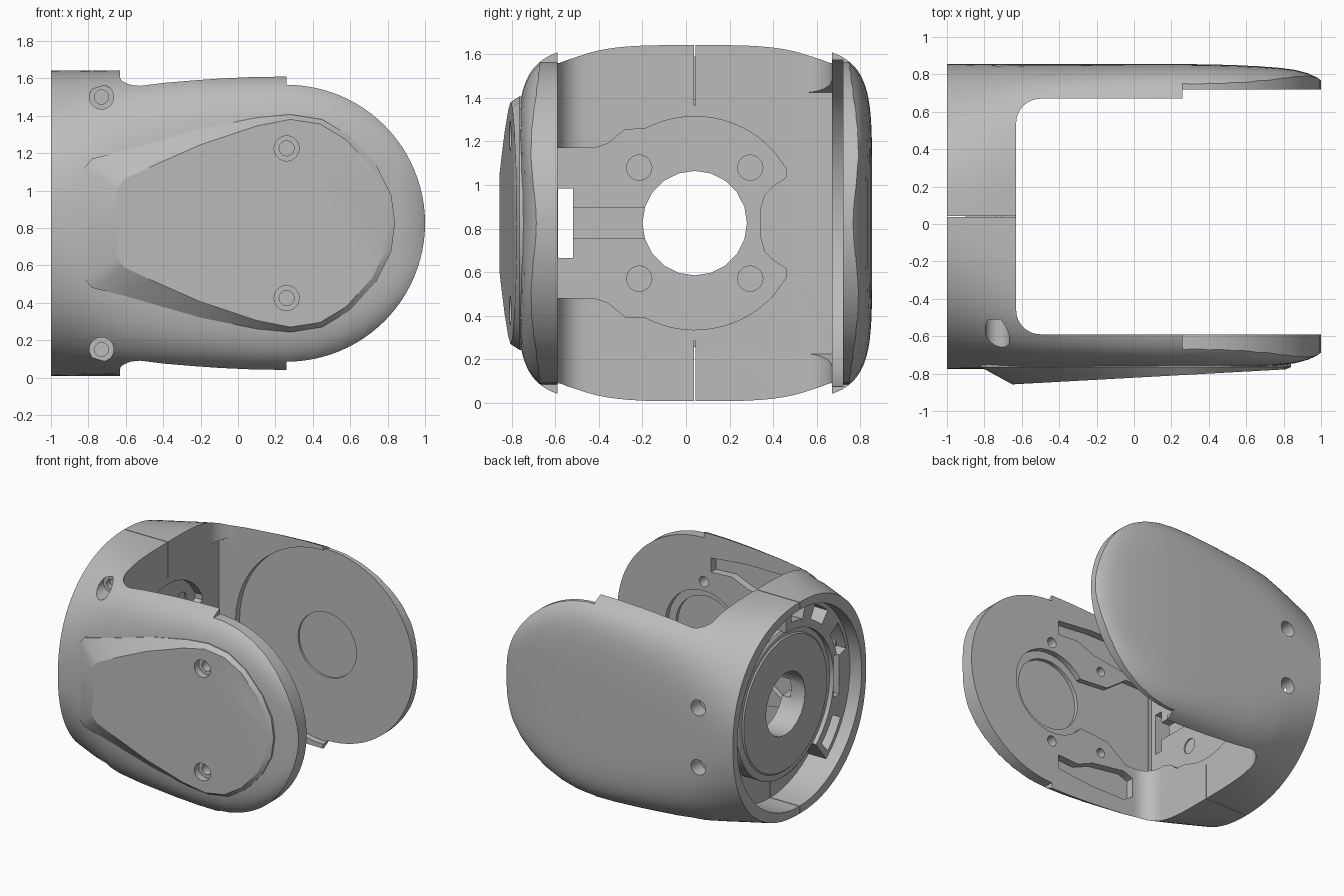
import bpy, bmesh, math

if "Cube" in bpy.data.objects:
    bpy.data.objects.remove(bpy.data.objects["Cube"], do_unlink=True)

CY, CZ = 0.04, 0.825     # centre line of the ring
PX = 0.26                # pivot position along the arms

grey = bpy.data.materials.new("Plain grey")
grey.use_nodes = True
grey.diffuse_color = (0.5, 0.5, 0.5, 1)
grey.node_tree.nodes["Principled BSDF"].inputs["Base Color"].default_value = (0.5, 0.5, 0.5, 1)


def loft(name, rings):
    """Closed solid skinned through rings with equal point counts."""
    bm = bmesh.new()
    vs = [[bm.verts.new(p) for p in r] for r in rings]
    n = len(vs[0])
    for a, b in zip(vs, vs[1:]):
        for i in range(n):
            j = (i + 1) % n
            bm.faces.new((a[i], a[j], b[j], b[i]))
    bm.faces.new(vs[0])
    bm.faces.new(vs[-1][::-1])
    bmesh.ops.recalc_face_normals(bm, faces=bm.faces)
    me = bpy.data.meshes.new(name)
    bm.to_mesh(me)
    bm.free()
    ob = bpy.data.objects.new(name, me)
    bpy.context.collection.objects.link(ob)
    me.materials.append(grey)
    return ob


def prism(name, axis, pts, a, b):
    """Extrude a flat outline from a to b along an axis."""
    def place(u, v, d):
        return {"x": (d, u, v), "y": (u, d, v), "z": (u, v, d)}[axis]
    return loft(name, [[place(u, v, d) for u, v in pts] for d in (a, b)])


def arc(u, v, r, a0, a1, n):
    return [(u + r * math.cos(math.radians(a0 + (a1 - a0) * i / n)),
             v + r * math.sin(math.radians(a0 + (a1 - a0) * i / n))) for i in range(n + 1)]


def cyl(axis, u, v, r, a, b, n=40):
    return prism("cutter", axis, arc(u, v, r, 0, 360, n)[:-1], a, b)


def box(axis, u0, u1, v0, v1, a, b):
    return prism("cutter", axis, [(u0, v0), (u1, v0), (u1, v1), (u0, v1)], a, b)


def mirrored(half):
    """Mirror an outline of (position, offset) about the centre height."""
    return [(u, CZ + d) for u, d in half] + [(u, CZ - d) for u, d in reversed(half) if d > 0]


def cut(ob, cutters):
    for c in cutters:
        m = ob.modifiers.new("cut", "BOOLEAN")
        m.operation, m.solver, m.object = "DIFFERENCE", "EXACT", c
    dg = bpy.context.evaluated_depsgraph_get()
    me = bpy.data.meshes.new_from_object(ob.evaluated_get(dg))
    ob.modifiers.clear()
    ob.data = me


def smooth(ob, angle=32):
    bpy.ops.object.select_all(action="DESELECT")
    ob.select_set(True)
    bpy.context.view_layer.objects.active = ob
    bpy.ops.object.shade_smooth_by_angle(angle=math.radians(angle))


# Housing: rounded sections along x, round at the ring, squarer over the arms
def section(x, h, w, n, count=96):
    pts = []
    for i in range(count):
        t = 2 * math.pi * (i + 0.5) / count
        c, s = math.cos(t), math.sin(t)
        pts.append((x, CY + w * math.copysign(abs(c) ** (2 / n), c),
                    CZ + h * math.copysign(abs(s) ** (2 / n), s)))
    return pts


stations = [(-1, .818, .815, 2.2), (-.87, .818, .815, 2.6), (-.73, .818, .815, 3.15),
            (-.6, .818, .815, 3.8), (-.4, .816, .815, 4.5), (-.1, .816, .815, 5.4),
            (.1, .816, .815, 5.9), (PX, .816, .815, 6.0)]
for a in (10, 20, 30, 40, 48, 56, 63, 69, 75, 81):
    t = math.sin(math.radians(a))
    stations.append((PX + .81 * t, .816 * math.cos(math.radians(a)),
                     .815 - .045 * t ** 2 - .12 * t ** 10, 6.0))
housing = loft("yoke_housing", [section(*s) for s in stations])

# Gap between the arms, with rounded inner corners
gap = ([(1.2, -.59)] + arc(-.50, -.46, .13, 270, 180, 8)
       + arc(-.50, .54, .13, 180, 90, 8) + [(1.2, .67)])
through = [cyl("x", CY, CZ, .24, -1.2, -.5, 20),                   # centre bore
           box("x", -.588, -.52, CZ - .16, CZ + .16, -1.2, -.55),  # cable slot
           box("x", -.54, -.15, CZ - .07, CZ + .07, -.76, -.55)]   # cable channel
# Trim the arm ends to a round rim, leaving a small step at the pivot
trim = arc(PX, CZ, .74, 90, -90, 48) + [(PX, -.3), (1.4, -.3), (1.4, 2), (PX, 2)]
cuts = [prism("cutter", "z", gap, -1, 3),
        prism("cutter", "y", trim, -1.2, 1.2),
        cyl("x", CY, CZ, .76, -1.2, -.75, 72),                     # open ring cavity
        cyl("y", PX, CZ, .75, .6, .72, 80),                        # back arm bearing face
        cyl("y", PX, CZ, .25, .6, .735),
        prism("cutter", "y", mirrored([(-.63, .60), (-.4, .70)]), .5, .67)]

# Shaped recess in the wall between the arms
wall = ([(-.63, .345), (-.42, .345), (-.36, .365), (-.28, .43)]
        + [(u + CY, v) for u, v in arc(0, 0, .49, 118, 42, 14)]
        + [(.46, .25), (.46, .21), (.40, .17), (.36, .13), (.34, .06)])
cuts.append(prism("cutter", "x", mirrored(wall), -.69, -.5))

# Recess, side pockets and holes inside the front arm
key = [(-.66, .345), (-.42, .345), (-.25, .22), (-.02, .2)] + arc(PX, 0, .33, 142, 8, 14)
cuts += [prism("cutter", "y", mirrored(key), -.632, -.5),
         cyl("y", PX, CZ, .27, -.67, -.5)]
pocket = [(.2, .60), (.2, .49), (.02, .50), (-.12, .44), (-.4, .40),
          (-.48, .43), (-.48, .58), (-.4, .63), (-.1, .63)]
for s in (1, -1):
    cuts += [prism("cutter", "y", [(x, CZ + s * d) for x, d in pocket], -.65, -.5),
             cyl("y", -.19, CZ + s * .33, .035, -.68, -.5, 20),
             cyl("y", -.73, CZ + s * .675, .065, -1, -.51, 28),    # ring screw holes
             cyl("y", -.73, CZ + s * .675, .038, -1, -.47, 20),
             cyl("y", -.70, CZ + s * .23, .06, .74, 1, 28),        # back screw holes
             box("x", CY - .003, CY + .003, CZ + s * .54, CZ + s * .9, -1.2, -.5)]  # split line
    for y in (-.215, .295):
        cuts.append(cyl("x", y, CZ + s * .255, .058, -.70, -.55, 24))

# Cover screws pass through cover and arm
cover_holes = []
for s in (1, -1):
    cover_holes += [cyl("y", PX, CZ + s * .40, .067, -1, -.755, 28),
                    cyl("y", PX, CZ + s * .40, .04, -1, -.5, 20)]
cut(housing, cuts + through + cover_holes)
smooth(housing)

# Hub disc inside the ring
hub = loft("ring_hub", [[(x, y, z) for y, z in arc(CY, CZ, r, 0, 360, 64)[:-1]]
                        for x, r in ((-.705, .57), (-.86, .57), (-.87, .555), (-.87, .52), (-.88, .51))])
cut(hub, through)
smooth(hub)

# Curved shelf with pockets beside the hub
shelf = prism("ring_shelf", "x", arc(CY, CZ, .765, 88, 232, 36) + arc(CY, CZ, .56, 232, 88, 36), -.9, -.74)
pockets = []
for a0, a1 in ((94, 107), (117, 132), (147, 167), (208, 228)):
    pockets.append(prism("cutter", "x", arc(CY, CZ, .73, a0, a1, 6) + arc(CY, CZ, .62, a1, a0, 6), -1, -.77))
cut(shelf, through + pockets)
smooth(shelf)

# Raised front cover with a sloping, faceted left end and a softened rim
rim = [(-.82, 0), (-.82, .30), (-.78, .345), (-.6, .39), (-.2, .505), (.1, .565), (.28, .582),
       (.45, .555), (.6, .465), (.74, .31), (.82, .15), (.84, 0)]
top = [(-.64, 0), (-.65, .18), (-.61, .235), (-.45, .31), (-.2, .42), (.1, .52), (.28, .555),
       (.44, .53), (.58, .445), (.715, .295), (.79, .145), (.81, 0)]
cover = loft("front_cover", [[(x, -.66, z) for x, z in mirrored(rim)],
                             [(x, -.765, z) for x, z in mirrored(rim)],
                             [(x, -.857 + (x + .64) * .055, z) for x, z in mirrored(top)]])
cut(cover, cover_holes)
smooth(cover, 25)

# Remove the cutting shapes
for ob in list(bpy.data.objects):
    if ob.name.startswith("cutter"):
        bpy.data.objects.remove(ob, do_unlink=True)
